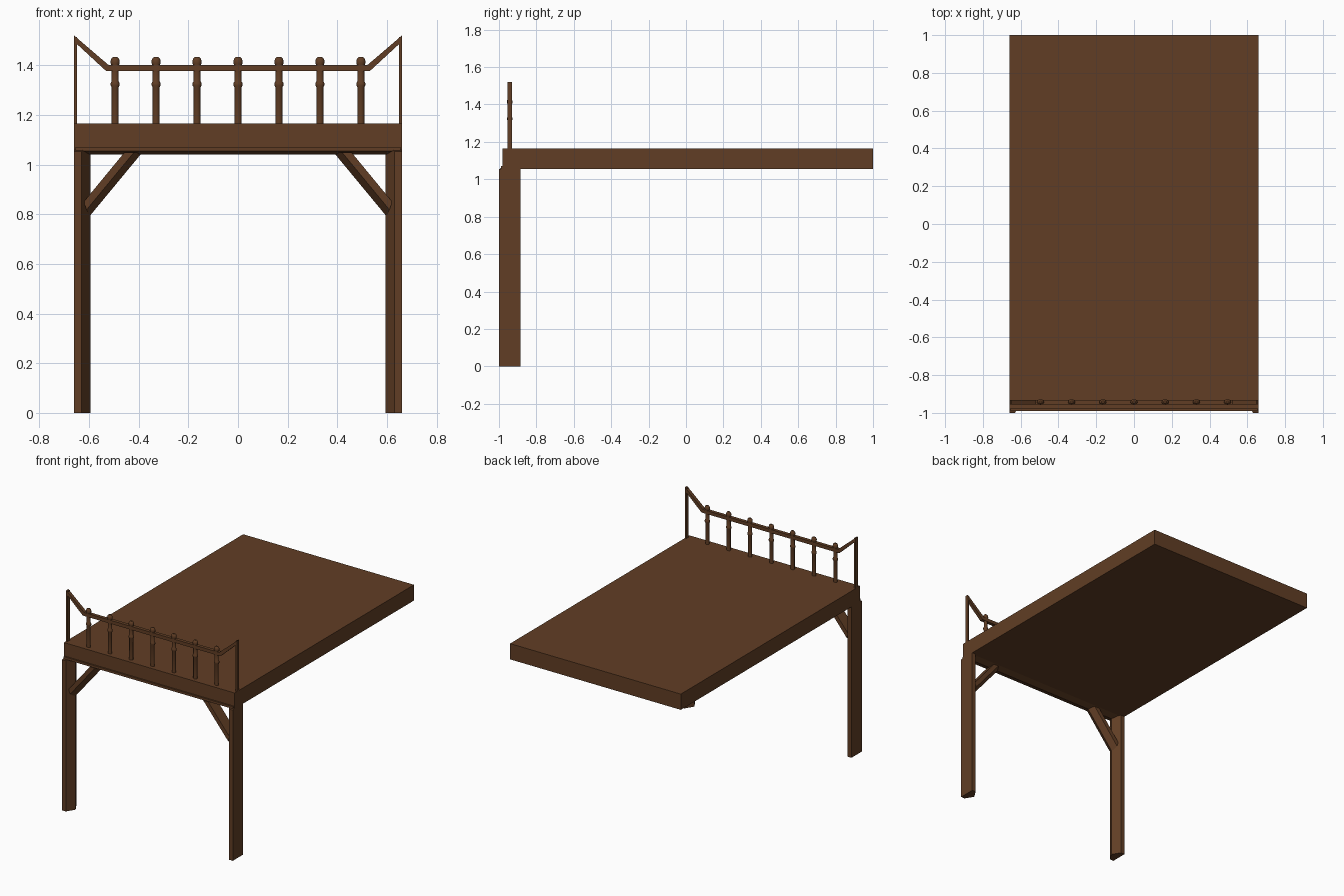
import bpy, bmesh, math
from mathutils import Vector, Matrix

if "Cube" in bpy.data.objects:
    bpy.data.objects.remove(bpy.data.objects["Cube"])

wood = bpy.data.materials.new("dark brown wood")
wood.diffuse_color = (0.12, 0.048, 0.018, 1)
wood.use_nodes = True
wood.node_tree.nodes["Principled BSDF"].inputs["Base Color"].default_value = wood.diffuse_color
YC = -0.9425          # centre depth of the front frame and railing


def finish(name, bm):
    bmesh.ops.recalc_face_normals(bm, faces=bm.faces)
    me = bpy.data.meshes.new(name)
    bm.to_mesh(me)
    bm.free()
    me.materials.append(wood)
    ob = bpy.data.objects.new(name, me)
    bpy.context.collection.objects.link(ob)
    return ob


def loft(name, rings):
    """Closed skin through rings of 3D points."""
    bm = bmesh.new()
    vs = [[bm.verts.new(p) for p in r] for r in rings]
    n = len(vs[0])
    for a, b in zip(vs, vs[1:]):
        for i in range(n):
            j = (i + 1) % n
            bm.faces.new((a[i], a[j], b[j], b[i]))
    bm.faces.new(vs[0])
    bm.faces.new(vs[-1])
    return finish(name, bm)


def box(name, x0, x1, y0, y1, z0, z1):
    q = [(x0, y0), (x1, y0), (x1, y1), (x0, y1)]
    return loft(name, [[(x, y, z) for x, y in q] for z in (z0, z1)])


# platform slab
box("platform", -0.66, 0.66, -0.98, 1.0, 1.055, 1.165)

# front beam with ridged underside
beam = [(-0.99, 1.072), (-0.99, 1.056), (YC, 1.04), (-0.895, 1.056), (-0.895, 1.072)]
loft("front_beam", [[(x, y, z) for y, z in beam] for x in (-0.655, 0.655)])

for s, side in ((-1, "left"), (1, "right")):
    # leg: flat outside, ridged inside, sloped top at the front
    leg = [(0.66, -1.0, 1.053), (0.63, -1.0, 1.053), (0.595, YC, 1.09),
           (0.63, -0.885, 1.09), (0.66, -0.885, 1.09)]
    loft(side + "_leg", [[(s * x, y, 0) for x, y, z in leg],
                         [(s * x, y, z) for x, y, z in leg]])

    # diagonal brace with the same ridged section
    # (offset towards the outside, depth) along a 50 degree slope
    sec = [(0.072, -0.04), (0.034, -0.04), (0.0, 0.0), (0.034, 0.04), (0.072, 0.04)]
    k = 0.25 / 0.21
    low = [(s * (0.6 + d * 0.3), YC + y, 0.79 + d * k * 0.7) for d, y in sec]
    top = [(s * (0.385 + d), YC + y, 1.05) for d, y in sec]
    loft(side + "_brace", [low, top])

    # thin railing end post
    box(side + "_end_post", min(s * 0.648, s * 0.66), max(s * 0.648, s * 0.66),
        YC - 0.012, YC + 0.012, 1.16, 1.515)

# hand rail rising at both ends
path = [(-0.66, 1.508), (-0.527, 1.39), (0.527, 1.39), (0.66, 1.508)]
rings = []
for x, z in path:
    rings.append([(x + (-math.copysign(0.005, x) * h if abs(x) < 0.6 else 0),
                   YC + d, z + h * 0.012)
                  for d, h in ((-0.012, -1), (0.012, -1), (0.012, 1), (-0.012, 1))])
loft("hand_rail", rings)

# turned balusters: shaft, collar and ball top, slightly flattened in depth
outline = [(0.014, 1.16), (0.014, 1.312), (0.018, 1.319), (0.018, 1.329),
           (0.014, 1.336), (0.014, 1.398), (0.018, 1.408), (0.0185, 1.418),
           (0.015, 1.428), (0.008, 1.434)]
N = 12
for i in range(7):
    cx = (i - 3) * 0.165
    ob = loft("baluster_%d" % (i + 1),
              [[(cx + r * math.cos(2 * math.pi * a / N),
                 YC + 0.8 * r * math.sin(2 * math.pi * a / N), z) for a in range(N)]
               for r, z in outline])
    for p in ob.data.polygons:
        p.use_smooth = len(p.vertices) == 4
